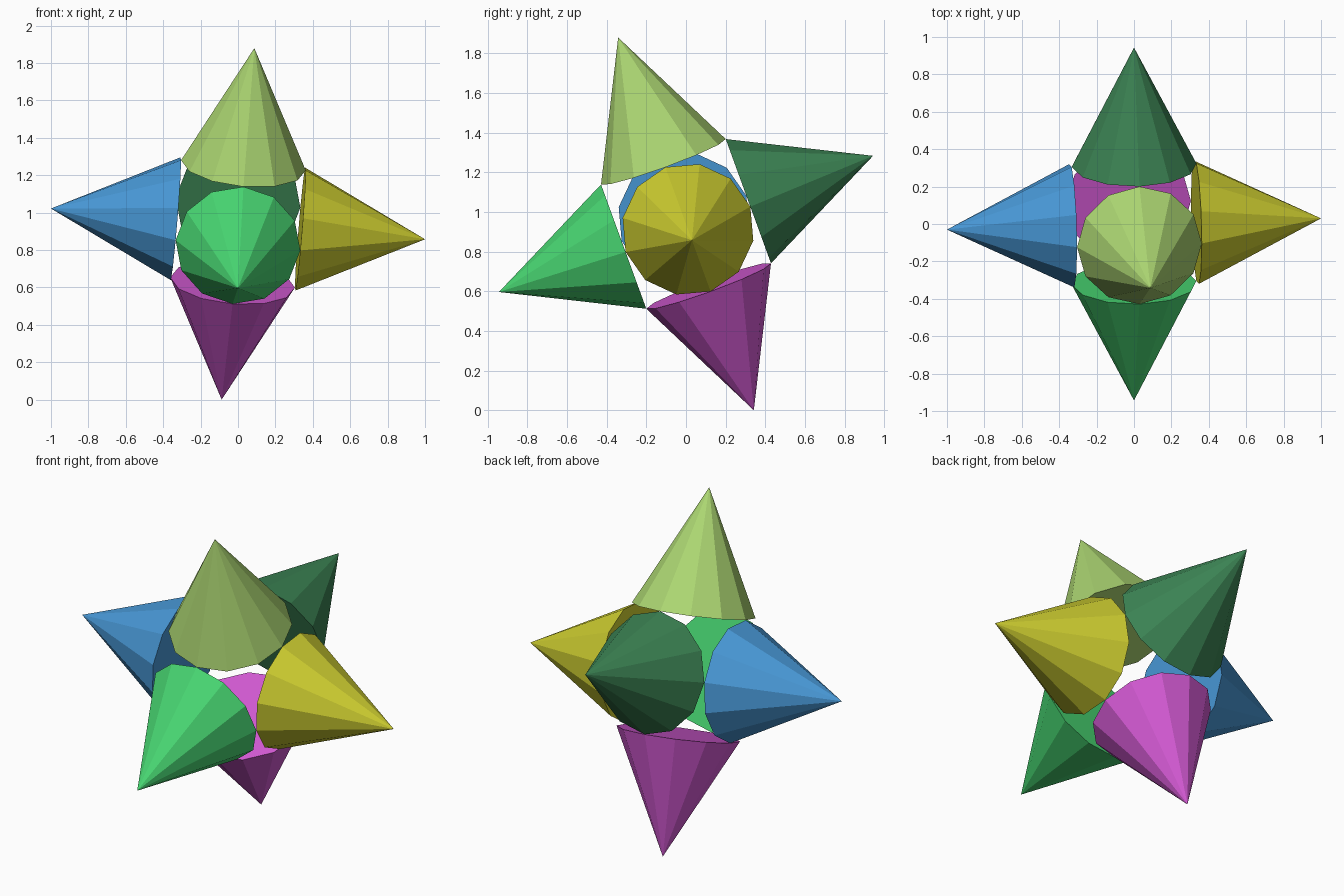
import bpy, bmesh, math
from mathutils import Matrix, Vector

if "Cube" in bpy.data.objects:
    bpy.data.objects.remove(bpy.data.objects["Cube"])

TIP = 1 / math.cos(math.radians(5))   # tip distance from the centre
BASE = TIP / 3                        # base distance and base radius
SIDES = 12

# whole star is tilted, with its centre at mid height
tilt = (Matrix.Translation((0, 0, 0.94))
        @ Matrix.Rotation(math.radians(20), 4, 'X')
        @ Matrix.Rotation(math.radians(5), 4, 'Y'))


def linear(c):
    c /= 255
    return c / 12.92 if c <= 0.04045 else ((c + 0.055) / 1.055) ** 2.4


def spike(name, direction, color_name, rgb):
    """Closed faceted cone pointing outward along one axis."""
    mat = bpy.data.materials.new(color_name)
    mat.diffuse_color = (*[linear(c) for c in rgb], 1)
    mat.use_nodes = True
    mat.node_tree.nodes["Principled BSDF"].inputs["Base Color"].default_value = mat.diffuse_color
    turn = Vector(direction).to_track_quat('Z', 'Y').to_matrix().to_4x4()
    place = tilt @ turn @ Matrix.Translation((0, 0, (TIP + BASE) / 2))
    bm = bmesh.new()
    bmesh.ops.create_cone(bm, cap_ends=True, cap_tris=False, segments=SIDES,
                          radius1=BASE, radius2=0, depth=TIP - BASE, matrix=place)
    bmesh.ops.remove_doubles(bm, verts=bm.verts, dist=1e-5)
    bmesh.ops.recalc_face_normals(bm, faces=bm.faces)
    mesh = bpy.data.meshes.new(name)
    bm.to_mesh(mesh)
    bm.free()
    mesh.materials.append(mat)
    bpy.context.collection.objects.link(bpy.data.objects.new(name, mesh))


# six spikes around an empty centre
spike("top_spike", (0, 0, 1), "light green", (172, 214, 114))
spike("bottom_spike", (0, 0, -1), "magenta", (212, 90, 212))
spike("right_spike", (1, 0, 0), "yellow", (205, 205, 48))
spike("left_spike", (-1, 0, 0), "blue", (72, 152, 214))
spike("front_spike", (0, -1, 0), "bright green", (72, 214, 114))
spike("back_spike", (0, 1, 0), "dark green", (60, 132, 84))
